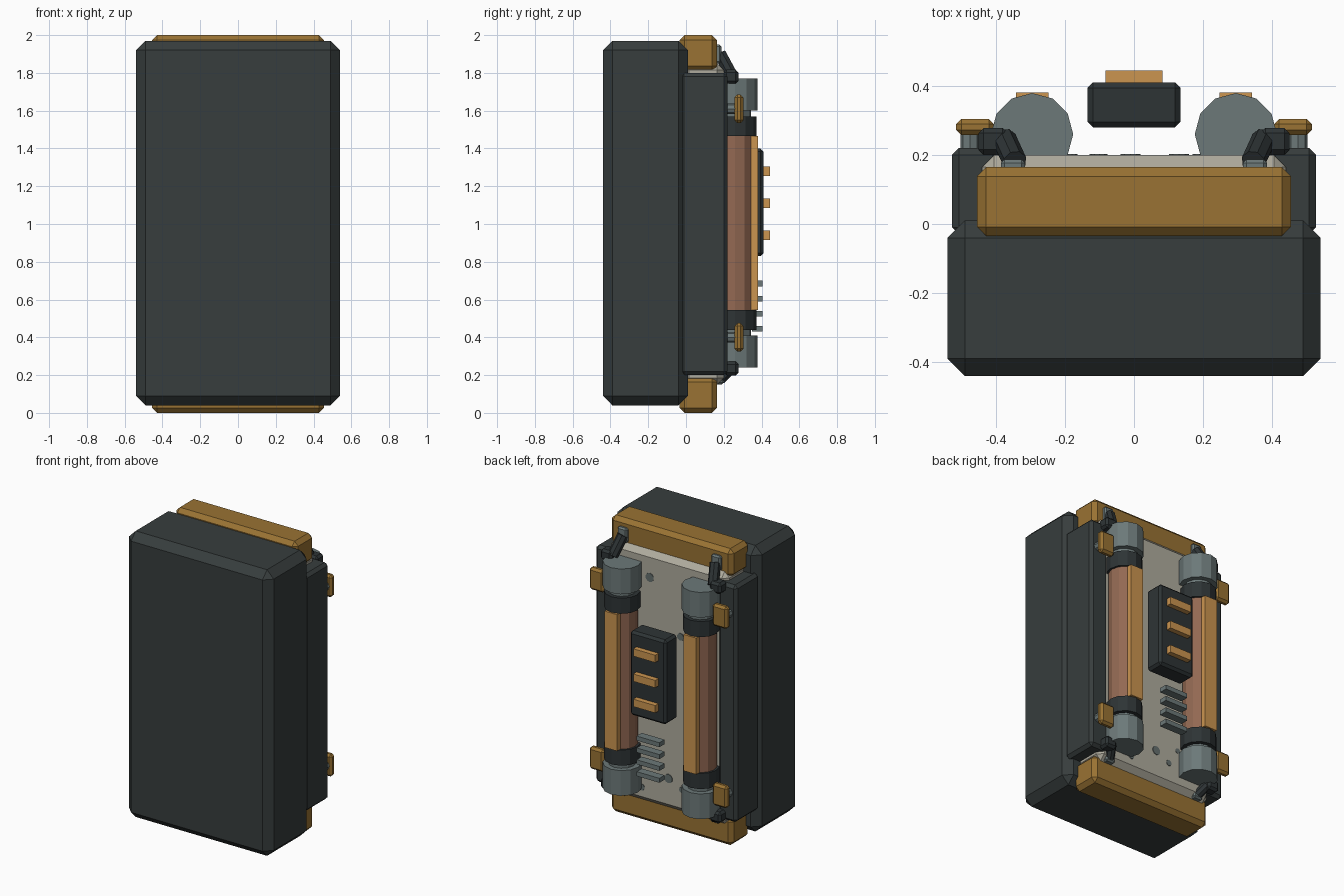
import bpy
import math
from mathutils import Vector

cube = bpy.data.objects.get("Cube")
if cube:
    bpy.data.objects.remove(cube, do_unlink=True)


def material(name, r, g, b):
    m = bpy.data.materials.new(name)
    m.use_nodes = True
    m.diffuse_color = (r, g, b, 1)
    bsdf = next(n for n in m.node_tree.nodes if n.type == 'BSDF_PRINCIPLED')
    bsdf.inputs["Base Color"].default_value = (r, g, b, 1)
    return m


SLATE = material("dark slate", .038, .047, .047)
BLACK = material("blackened metal", .027, .034, .036)
OCHRE = material("ochre", .32, .17, .033)
COPPER = material("bright copper", .60, .30, .08)
BROWN = material("brown copper", .29, .14, .085)
STEEL = material("grey steel", .15, .19, .19)
PLATE = material("pale plate", .43, .41, .34)
SPOT = material("worn grey", .13, .16, .155)


def box(name, xs, ys, zs, mat, bevel=0):
    """Box from its ranges, with chamfered edges."""
    bpy.ops.mesh.primitive_cube_add(size=1, location=[sum(r) / 2 for r in (xs, ys, zs)])
    ob = bpy.context.object
    ob.name = name
    ob.scale = [abs(r[1] - r[0]) for r in (xs, ys, zs)]
    bpy.ops.object.transform_apply(location=False, rotation=False, scale=True)
    ob.data.materials.append(mat)
    if bevel:
        mod = ob.modifiers.new("chamfer", 'BEVEL')
        mod.width = bevel
        mod.segments = 1
    return ob


def rod(name, start, end, radius, mat, sides=12):
    """Faceted cylinder between two points."""
    a, b = Vector(start), Vector(end)
    bpy.ops.mesh.primitive_cylinder_add(vertices=sides, radius=radius,
                                        depth=(b - a).length, location=(a + b) / 2)
    ob = bpy.context.object
    ob.name = name
    ob.rotation_euler = (b - a).to_track_quat('Z', 'Y').to_euler()
    ob.data.materials.append(mat)
    return ob


# Main housing, back plate and end caps
box("housing", (-.54, .54), (-.44, .01), (.04, 1.97), SLATE, .05)
box("back_plate", (-.44, .44), (-.02, .2), (.15, 1.85), PLATE, .035)
box("top_cap", (-.455, .455), (-.035, .165), (1.81, 2), OCHRE, .027)
box("bottom_cap", (-.455, .455), (-.035, .165), (0, .19), OCHRE, .027)

for side, s in (("left", 1), ("right", -1)):
    # Side rail
    box(side + "_rail", (s * .39, s * .527), (-.03, .22), (.2, 1.8), SLATE, .02)

    # Canister: stacked tube, collars and end pieces
    x, y = s * .295, .26
    stack = [("tube", .5, 1.5, .098, BROWN),
             ("lower_neck", .3, .5, .085, STEEL), ("upper_neck", 1.5, 1.7, .085, STEEL),
             ("lower_collar", .44, .545, .112, BLACK), ("upper_collar", 1.465, 1.57, .112, BLACK),
             ("lower_end", .24, .41, .119, STEEL), ("upper_end", 1.6, 1.77, .119, STEEL)]
    for part, z0, z1, r, mat in stack:
        rod(side + "_canister_" + part, (x, y, z0), (x, y, z1), r, mat)
    box(side + "_canister_strip", (x - .047, x + .047), (.335, .38), (.545, 1.465), COPPER)

    # Latches on short posts
    for end, z in (("lower", .4), ("upper", 1.61)):
        box(f"{side}_{end}_latch", (s * .405, s * .515), (.257, .304), (z - .075, z + .075), OCHRE, .015)
        rod(f"{side}_{end}_latch_post", (s * .475, .2, z), (s * .475, .26, z), .028, STEEL, 8)

    # Hose clips at the plate corners
    for end, d, zc in (("upper", 1, 1.78), ("lower", -1, .235)):
        box(f"{side}_{end}_clip", (s * .365, s * .45), (.2, .278), (zc - .037, zc + .037), BLACK, .015)
    rod(side + "_upper_hose", (s * .345, .18, 1.9), (s * .375, .245, 1.78), .035, BLACK, 8)
    box(side + "_upper_socket", (s * .315, s * .385), (.14, .187), (1.85, 1.95), STEEL, .01)
    box(side + "_lower_socket", (s * .315, s * .385), (.14, .2), (.15, .2), STEEL, .01)
    rod(side + "_lower_hose", (s * .35, .185, .18), (s * .38, .24, .235), .03, BLACK, 8)

# Central control block with three ribs
box("control_block", (-.135, .135), (.28, .41), (.83, 1.4), BLACK, .016)
for i in range(3):
    z = .94 + i * .17
    box(f"control_rib_{i + 1}", (-.082, .082), (.4, .445), (z - .025, z + .025), COPPER)

# Vent slats below the block
for i in range(4):
    z = .445 + i * .08
    box(f"vent_slat_{i + 1}", (-.085, .085), (.35, .405), (z - .015, z + .015), STEEL)

# Thin worn spots on the plate
spots = [(.13, 1.68, .03), (-.01, .36, .03), (-.11, .31, .02),
         (.19, .25, .022), (-.1, 1.34, .025), (-.18, .42, .018)]
for i, (x, z, r) in enumerate(spots):
    rod(f"worn_spot_{i + 1}", (x, .196, z), (x, .203, z), r, SPOT, 10)
